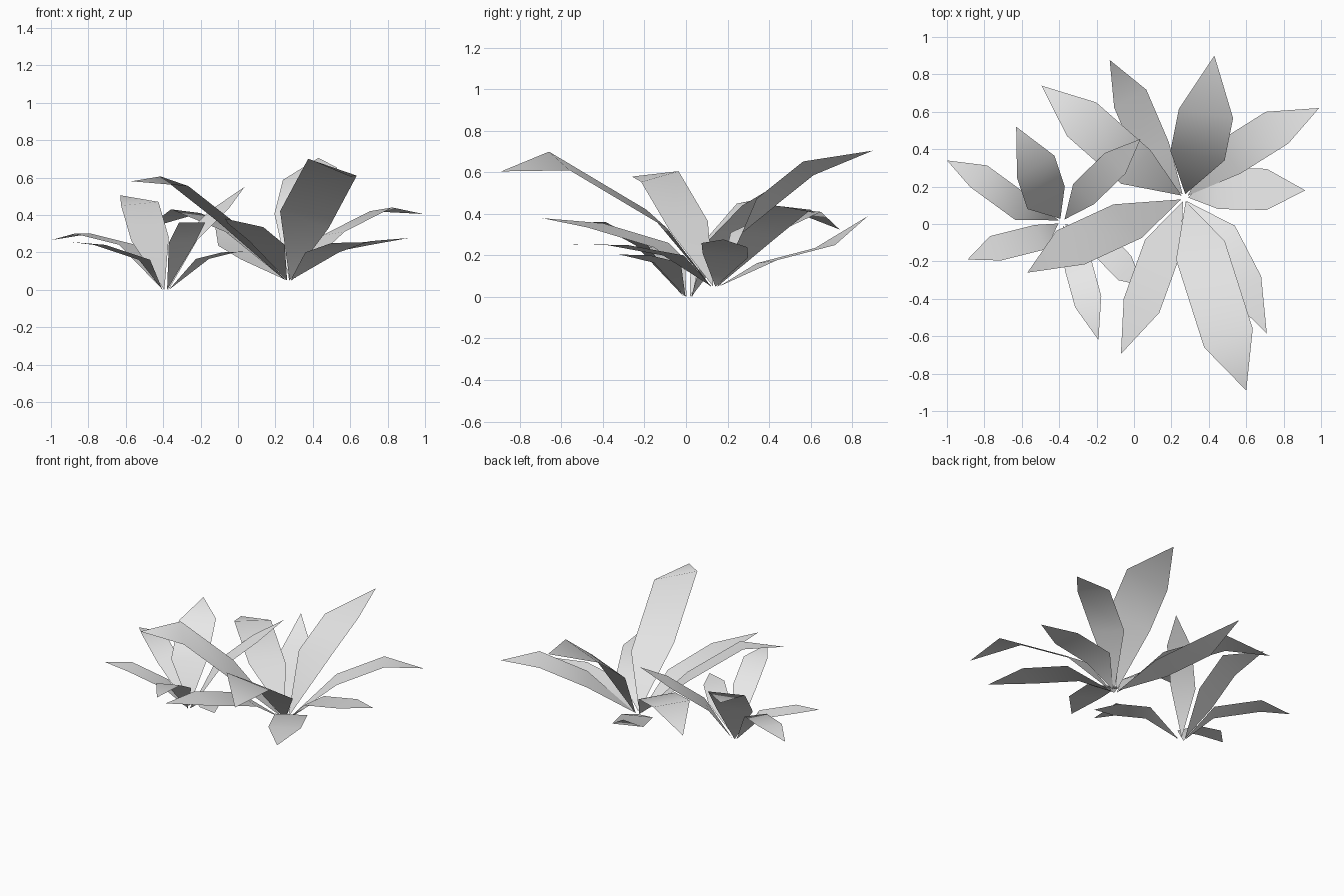
import bpy
from mathutils import Vector

default_cube = bpy.data.objects.get("Cube")
if default_cube:
    bpy.data.objects.remove(default_cube, do_unlink=True)

# One plain grey for all the foliage
leaf_grey = bpy.data.materials.new("leaf_grey")
leaf_grey.use_nodes = True
colour = (0.8, 0.8, 0.8, 1)
leaf_grey.diffuse_color = colour
leaf_grey.node_tree.nodes["Principled BSDF"].inputs["Base Color"].default_value = colour


def build_leaf(name, root, lower, upper, tip, half_width):
    """Pointed blade: root point, two cross rows sharing one half-width vector, tip point."""
    root, lower, upper, tip, side = map(Vector, (root, lower, upper, tip, half_width))
    # Each blade starts slightly out from the crown of its plant
    heading = Vector((tip.x - root.x, tip.y - root.y, 0)).normalized()
    start = root + heading * 0.02
    points = [start, lower - side, lower + side, upper - side, upper + side, tip]
    faces = [(0, 2, 1), (1, 2, 4, 3), (3, 4, 5)]

    # Keep the upper side of the blade as its front
    normal = (points[4] - points[1]).cross(points[3] - points[2])
    if normal.z < 0:
        faces = [tuple(reversed(face)) for face in faces]

    mesh = bpy.data.meshes.new(name)
    mesh.from_pydata(points, [], faces)
    mesh.materials.append(leaf_grey)
    mesh.shade_smooth()
    leaf = bpy.data.objects.new(name, mesh)
    bpy.context.collection.objects.link(leaf)
    return leaf


def build_plant(name, root, leaves):
    for position, (lower, upper, tip, half_width) in leaves.items():
        build_leaf(name + "_" + position + "_leaf", root, lower, upper, tip, half_width)


# Large plant: centre of lower row, centre of upper row, tip, half-width vector
build_plant("large_plant", (0.27, 0.14, 0.05), {
    "tall_back": ((.34, .365, .44), (.385, .59, .62), (.43, .9, .705), (.145, -.025, .033)),
    "back_left": ((.51, .355, .3), (.765, .515, .43), (.99, .62, .405), (.06, -.085, .01)),
    "left": ((.45, .19, .2), (.71, .185, .25), (.915, .18, .277), (0, -.11, .01)),
    "front_left": ((.45, -.06, .2), (.59, -.33, .25), (.71, -.585, .255), (.09, .05, 0)),
    "tall_front": ((.355, -.14, .375), (.505, -.61, .655), (.6, -.89, .605), (.13, .05, -.045)),
    "front": ((.155, -.12, .25), (.04, -.437, .345), (-.07, -.695, .38), (.095, -.038, -.01)),
    "right": ((-.035, .015, .34), (-.34, -.126, .58), (-.57, -.26, .58), (-.075, .09, .026)),
    "back_right": ((.01, .305, .3), (-.28, .56, .42), (-.495, .74, .325), (.078, .09, -.01)),
    "low_back": ((.1, .39, .17), (-.02, .67, .243), (-.13, .877, .39), (.086, .048, .007)),
})

# Small plant
build_plant("small_plant", (-.385, .01, 0), {
    "right": ((-.59, .08, .24), (-.83, .255, .3), (-1, .34, .265), (.045, .058, 0)),
    "back": ((-.47, .14, .27), (-.525, .305, .46), (-.63, .52, .505), (.1, .06, .01)),
    "back_left": ((-.27, .16, .26), (-.1, .325, .43), (.035, .455, .55), (-.055, .055, -.01)),
    "front": ((-.3, -.215, .25), (-.245, -.415, .36), (-.19, -.62, .36), (.07, .03, 0)),
    "front_right": ((-.5, -.07, .16), (-.74, -.13, .24), (-.89, -.19, .255), (-.03, .065, 0)),
    "front_left": ((-.19, -.09, .165), (-.05, -.235, .2), (.05, -.33, .205), (.035, .065, 0)),
})
